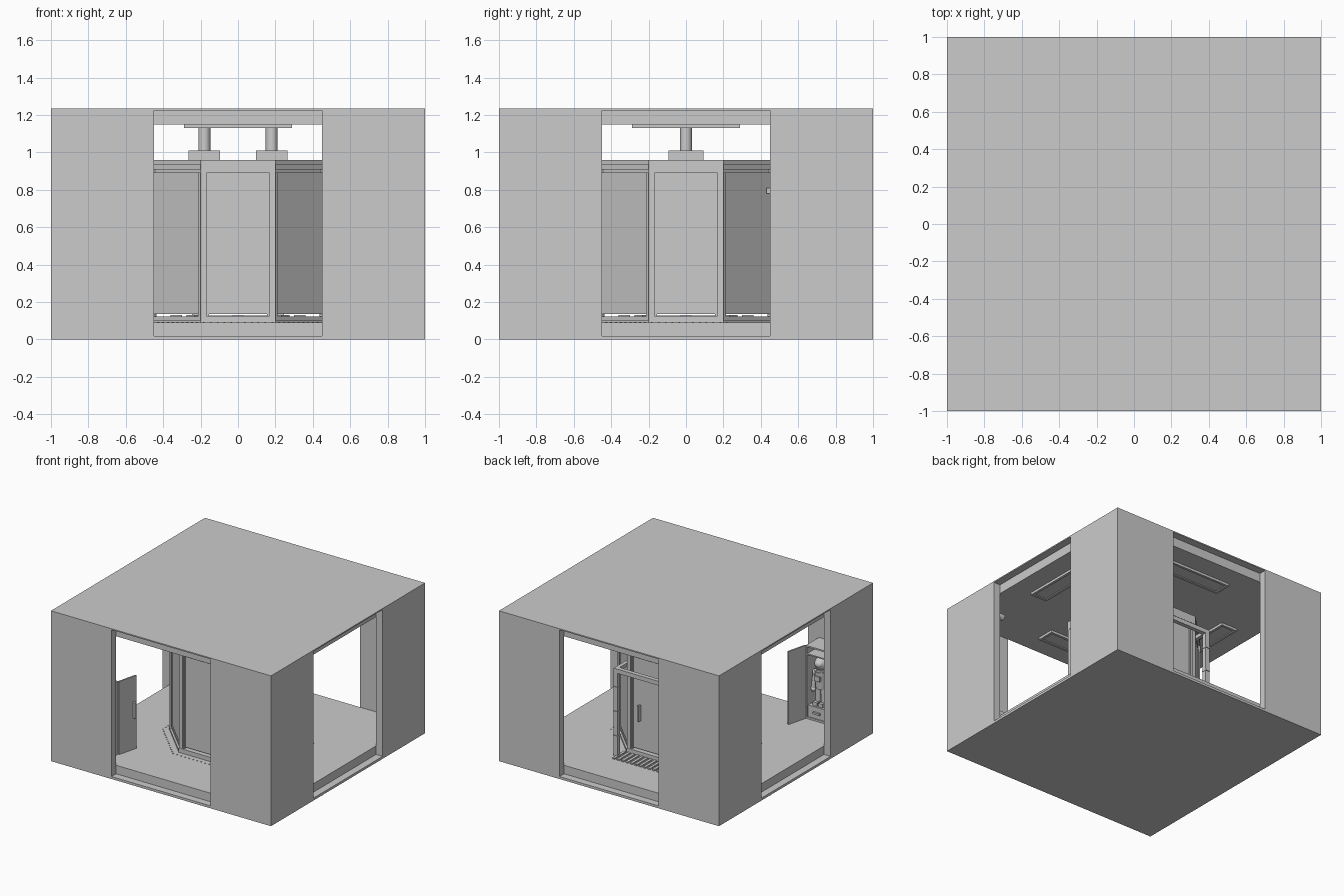
import bpy, bmesh, math
from mathutils import Matrix, Vector

if "Cube" in bpy.data.objects:
    bpy.data.objects.remove(bpy.data.objects["Cube"])


def finish(name, bm):
    bmesh.ops.recalc_face_normals(bm, faces=bm.faces)
    me = bpy.data.meshes.new(name)
    bm.to_mesh(me)
    bm.free()
    ob = bpy.data.objects.new(name, me)
    bpy.context.collection.objects.link(ob)
    return ob


def boxes(name, items, rots=(0,), at=(0, 0, 0)):
    """items: (x0, x1, y0, y1, z0, z1); every item repeated at each turn about z, then moved"""
    bm = bmesh.new()
    for a in rots:
        for x0, x1, y0, y1, z0, z1 in items:
            m = (Matrix.Translation(at) @ Matrix.Rotation(math.radians(a), 4, 'Z')
                 @ Matrix.Translation(((x0 + x1) / 2, (y0 + y1) / 2, (z0 + z1) / 2))
                 @ Matrix.Diagonal((x1 - x0, y1 - y0, z1 - z0, 1)))
            bmesh.ops.create_cube(bm, size=1, matrix=m)
    return finish(name, bm)


def octagon(name, apothem, z0, z1):
    bm = bmesh.new()
    r = apothem / math.cos(math.pi / 8)
    m = Matrix.Translation((0, 0, (z0 + z1) / 2)) @ Matrix.Rotation(math.pi / 8, 4, 'Z')
    bmesh.ops.create_cone(bm, cap_ends=True, segments=8, radius1=r, radius2=r, depth=z1 - z0, matrix=m)
    return finish(name, bm)


def smooth(ob):
    for f in ob.data.polygons:
        f.use_smooth = len(f.vertices) < 5
    return ob


def rod(name, a, b, r, r2=None, n=24):
    a, b = Vector(a), Vector(b)
    d = b - a
    m = Matrix.Translation((a + b) / 2) @ d.to_track_quat('Z', 'Y').to_matrix().to_4x4()
    bm = bmesh.new()
    bmesh.ops.create_cone(bm, cap_ends=True, segments=n, radius1=r, radius2=r if r2 is None else r2,
                          depth=d.length, matrix=m)
    return smooth(finish(name, bm))


def ball(name, c, s):
    bm = bmesh.new()
    bmesh.ops.create_uvsphere(bm, u_segments=20, v_segments=12, radius=1,
                              matrix=Matrix.Translation(c) @ Matrix.Diagonal((*s, 1)))
    return smooth(finish(name, bm))


QUARTERS = (0, 90, 180, 270)
DIAGONALS = (45, 135, 225, 315)
T = 0.06   # wall thickness
IN = 1 - T

# room shell
boxes("floor_plate", [(-1, 1, -1, 1, 0, 0.02)])
boxes("floor_slab", [(-IN, IN, -IN, IN, 0.02, 0.09)])
boxes("roof_plate", [(-1, 1, -1, 1, 1.225, 1.235)])
boxes("ceiling_slab", [(-IN, IN, -IN, IN, 1.15, 1.225)])
boxes("corner_walls", [(-1, -0.45, -1, -IN, 0.02, 1.225),
                       (0.45, IN, -1, -IN, 0.02, 1.225)], QUARTERS)

# ceiling lights
boxes("ceiling_light_frames", [(-0.29, 0.29, -0.77, -0.75, 1.13, 1.15),
                               (-0.29, 0.29, -0.64, -0.62, 1.13, 1.15),
                               (-0.29, -0.27, -0.75, -0.64, 1.13, 1.15),
                               (0.27, 0.29, -0.75, -0.64, 1.13, 1.15)], QUARTERS)
boxes("ceiling_light_panels", [(-0.27, 0.27, -0.75, -0.64, 1.137, 1.15)], QUARTERS)

# eight-sided chamber: base and cap
octagon("chamber_base_lower", 0.483, 0.09, 0.105)
octagon("chamber_base_upper", 0.468, 0.105, 0.122)
octagon("chamber_cap_lower", 0.455, 0.89, 0.91)
octagon("chamber_cap_middle", 0.468, 0.91, 0.935)
octagon("chamber_cap_upper", 0.483, 0.935, 0.96)

# straight sides: heavy portals with recessed panels
boxes("portal_posts", [(-0.2, -0.168, -0.483, -0.44, 0.12, 0.892),
                       (0.168, 0.2, -0.483, -0.44, 0.12, 0.892)], QUARTERS)
boxes("portal_lintels", [(-0.2, 0.2, -0.485, -0.44, 0.89, 0.96)], QUARTERS)
boxes("portal_sills", [(-0.2, 0.2, -0.485, -0.44, 0.09, 0.125)], QUARTERS)
boxes("portal_panels", [(-0.158, 0.158, -0.462, -0.45, 0.135, 0.892)], QUARTERS)
boxes("portal_trim", [(-0.168, -0.155, -0.47, -0.445, 0.12, 0.892),
                      (0.155, 0.168, -0.47, -0.445, 0.12, 0.892)], QUARTERS)

# diagonal sides
boxes("diagonal_panels", [(-0.18, 0.18, -0.466, -0.452, 0.135, 0.892)], DIAGONALS)
boxes("diagonal_edge_posts", [(-0.19, -0.17, -0.472, -0.445, 0.12, 0.892),
                              (0.17, 0.19, -0.472, -0.445, 0.12, 0.892)], DIAGONALS)

# inner floor fittings
rod("chamber_floor_disc", (0, 0, 0.12), (0, 0, 0.127), 0.2, n=32)
boxes("chamber_floor_pads", [(-0.03, 0.03, -0.36, -0.3, 0.12, 0.131)], range(0, 360, 45))

# door pull on the back side
boxes("door_pull", [(0.087, 0.101, 0.462, 0.49, 0.37, 0.5)])

# floor studs following the chamber outline
step = 0.0365
boxes("floor_studs", [(-0.219 + i * step - 0.004, -0.219 + i * step + 0.004, -0.534, -0.526, 0.09, 0.094)
                      for i in range(13)], (0, 45, 90, 225, 270, 315))

# pistons up to the ceiling
for s, side in ((-1, "left"), (1, "right")):
    x = 0.18 * s
    boxes(side + "_piston_foot", [(x - 0.085, x + 0.085, -0.093, 0.093, 0.96, 1.01)])
    rod(side + "_piston", (x, 0, 1.01), (x, 0, 1.15), 0.032)

# gate and grating at the back
boxes("gate_posts", [(-0.245, -0.21, 0.555, 0.59, 0.09, 0.81), (0.21, 0.245, 0.555, 0.59, 0.09, 0.81)])
boxes("gate_beams", [(-0.21, 0.21, 0.555, 0.59, 0.775, 0.81),
                     (-0.245, -0.215, 0.43, 0.555, 0.78, 0.81),
                     (0.215, 0.245, 0.43, 0.555, 0.78, 0.81)])
boxes("gate_studs", [(s * 0.2275 - 0.02, s * 0.2275 + 0.02, 0.55, 0.595, z, z + 0.012)
                     for s in (-1, 1) for z in (0.25, 0.45, 0.65)])
boxes("floor_grating", [(-0.24 + i * 0.04, -0.218 + i * 0.04, 0.49, 0.64, 0.09, 0.1) for i in range(12)])

# open locker on the inside of the front wall
L, R, B, F = -0.74, -0.55, -IN, -0.77
boxes("locker_shell", [(L, R, B, B + 0.012, 0.09, 0.69), (L, L + 0.012, B, F, 0.09, 0.69),
                       (R - 0.012, R, B, F, 0.09, 0.69), (L, R, B, F, 0.678, 0.69),
                       (L, R, B, F, 0.09, 0.105), (L, R, B, F, 0.615, 0.625)])
boxes("locker_drawer", [(L + 0.015, R - 0.015, B + 0.02, F - 0.01, 0.105, 0.2),
                        (-0.675, -0.615, F - 0.012, F + 0.006, 0.145, 0.16)])
boxes("locker_door", [(0, 0.17, -0.012, 0, 0.09, 0.69), (0.135, 0.15, -0.035, -0.01, 0.35, 0.48)],
      (76,), (R, F, 0))

# protective suit hanging in the locker
cx, cy = -0.64, -0.84
ball("suit_helmet", (cx, cy, 0.54), (0.05, 0.05, 0.055))
ball("suit_visor", (cx, cy + 0.025, 0.545), (0.037, 0.033, 0.032))
rod("suit_collar", (cx, cy, 0.475), (cx, cy, 0.495), 0.04)
rod("suit_torso", (cx, cy, 0.34), (cx, cy, 0.48), 0.04, 0.048)
boxes("suit_chest_unit", [(cx - 0.025, cx + 0.025, cy + 0.03, cy + 0.055, 0.41, 0.45)])
for s, side in ((-1, "left"), (1, "right")):
    ball(side + "_suit_shoulder", (cx + s * 0.05, cy, 0.455), (0.025, 0.025, 0.025))
    rod(side + "_suit_arm", (cx + s * 0.054, cy, 0.455), (cx + s * 0.062, cy + 0.01, 0.33), 0.018)
    ball(side + "_suit_glove", (cx + s * 0.062, cy + 0.01, 0.318), (0.02, 0.02, 0.022))
    rod(side + "_suit_leg", (cx + s * 0.022, cy, 0.36), (cx + s * 0.025, cy, 0.22), 0.022)
    boxes(side + "_suit_boot", [(cx + s * 0.025 - 0.02, cx + s * 0.025 + 0.02, cy - 0.02, cy + 0.045, 0.2, 0.23)])

# small fittings on the right wall
rod("wall_lamp", (IN, -0.49, 0.98), (0.88, -0.49, 0.98), 0.025)
boxes("wall_skirting_box", [(0.88, IN, -0.53, -0.46, 0.09, 0.14)])
